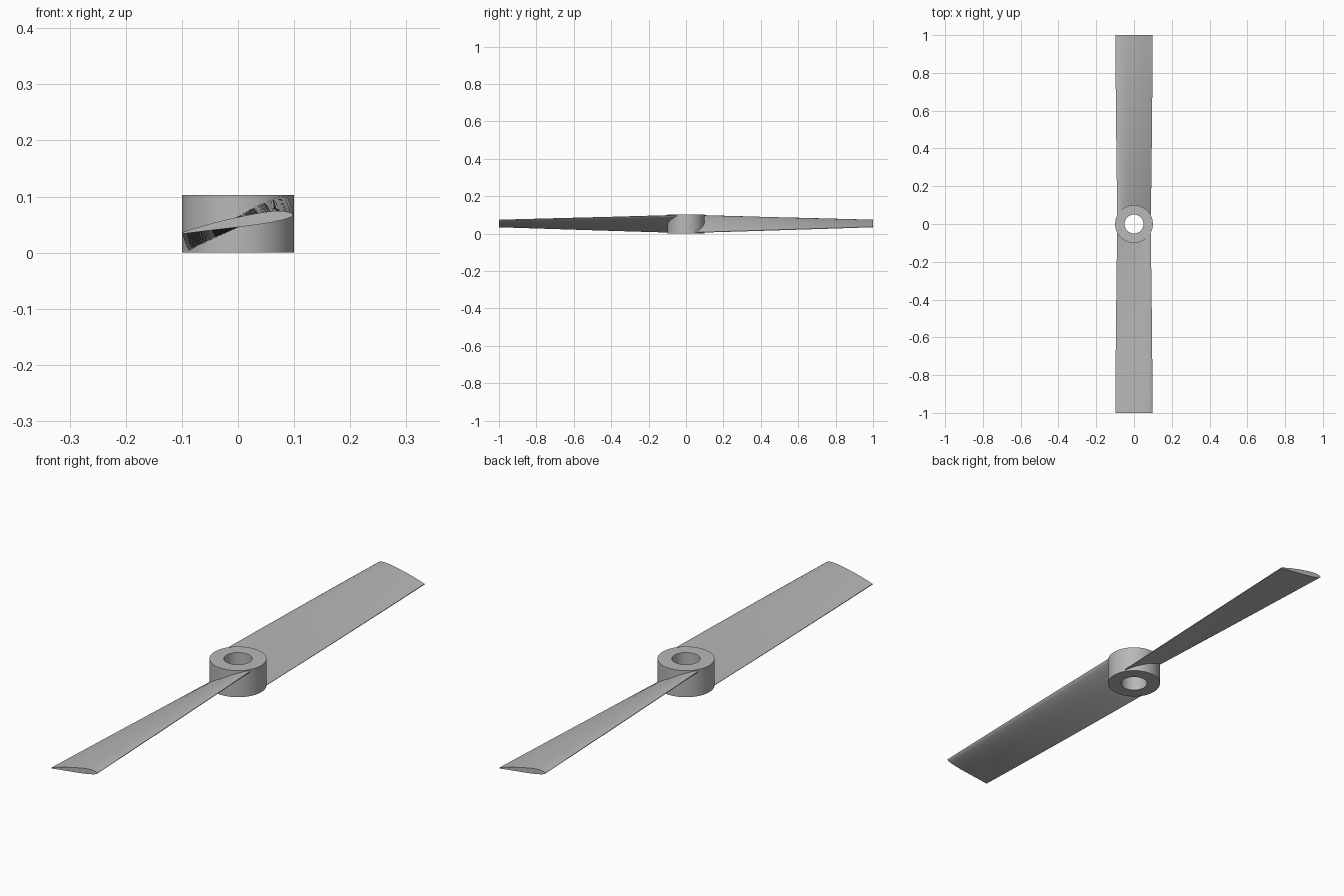
import bpy, bmesh, math
from mathutils import Matrix, Vector

if "Cube" in bpy.data.objects:
    bpy.data.objects.remove(bpy.data.objects["Cube"], do_unlink=True)

grey = bpy.data.materials.new("plain grey")
grey.use_nodes = True
COLOUR = (0.48, 0.48, 0.48, 1)
grey.diffuse_color = COLOUR
grey.node_tree.nodes["Principled BSDF"].inputs["Base Color"].default_value = COLOUR

HEIGHT = 0.103
MID = HEIGHT / 2


def loft(name, rings, close_ends=False, loop=False):
    """Skin a row of closed rings; cap the ends or join last to first."""
    bm = bmesh.new()
    rows = [[bm.verts.new(p) for p in ring] for ring in rings]
    pairs = list(zip(rows, rows[1:]))
    if loop:
        pairs.append((rows[-1], rows[0]))
    for a, b in pairs:
        for i in range(len(a)):
            j = (i + 1) % len(a)
            bm.faces.new((a[i], a[j], b[j], b[i]))
    if close_ends:
        bm.faces.new(rows[0])
        bm.faces.new(rows[-1])
    bmesh.ops.recalc_face_normals(bm, faces=bm.faces)
    mesh = bpy.data.meshes.new(name)
    bm.to_mesh(mesh)
    bm.free()
    mesh.materials.append(grey)
    ob = bpy.data.objects.new(name, mesh)
    bpy.context.collection.objects.link(ob)
    bpy.ops.object.select_all(action="DESELECT")
    ob.select_set(True)
    bpy.context.view_layer.objects.active = ob
    bpy.ops.object.shade_smooth_by_angle(angle=math.radians(35))
    return ob


# Hub: a ring with a round bore
def circle(radius, z, sides=64):
    return [Vector((radius * math.cos(math.tau * i / sides),
                    radius * math.sin(math.tau * i / sides), z)) for i in range(sides)]


loft("hub", [circle(0.1, 0), circle(0.1, HEIGHT), circle(0.05, HEIGHT), circle(0.05, 0)], loop=True)

# Blade section: chord position and height, blunt trailing edge to rounded nose and back
SECTION = [(-0.1, 0.0015), (-0.075, 0.005), (-0.05, 0.008), (-0.02, 0.0105), (0.01, 0.012),
           (0.04, 0.0128), (0.065, 0.012), (0.083, 0.009), (0.095, 0.0045), (0.1, 0),
           (0.096, -0.0035), (0.085, -0.006), (0.06, -0.0075), (0.03, -0.0073),
           (0, -0.0062), (-0.05, -0.0035), (-0.1, -0.0015)]
ROOT, TIP, STATIONS = 0.051, 1.0, 24


def blade_ring(y):
    """Section at distance y from the axis, pitched less towards the tip."""
    pitch = math.radians(28.5 - 19 * y)
    turn = Matrix.Rotation(-pitch, 3, "Y")
    return [turn @ Vector((x, 0, z)) + Vector((0, -y, MID)) for x, z in SECTION]


rings = [blade_ring(ROOT + (TIP - ROOT) * i / STATIONS) for i in range(STATIONS + 1)]
half_turn = Matrix.Rotation(math.pi, 3, "Z")
loft("front_blade", rings, close_ends=True)
loft("back_blade", [[half_turn @ p for p in ring] for ring in rings], close_ends=True)
